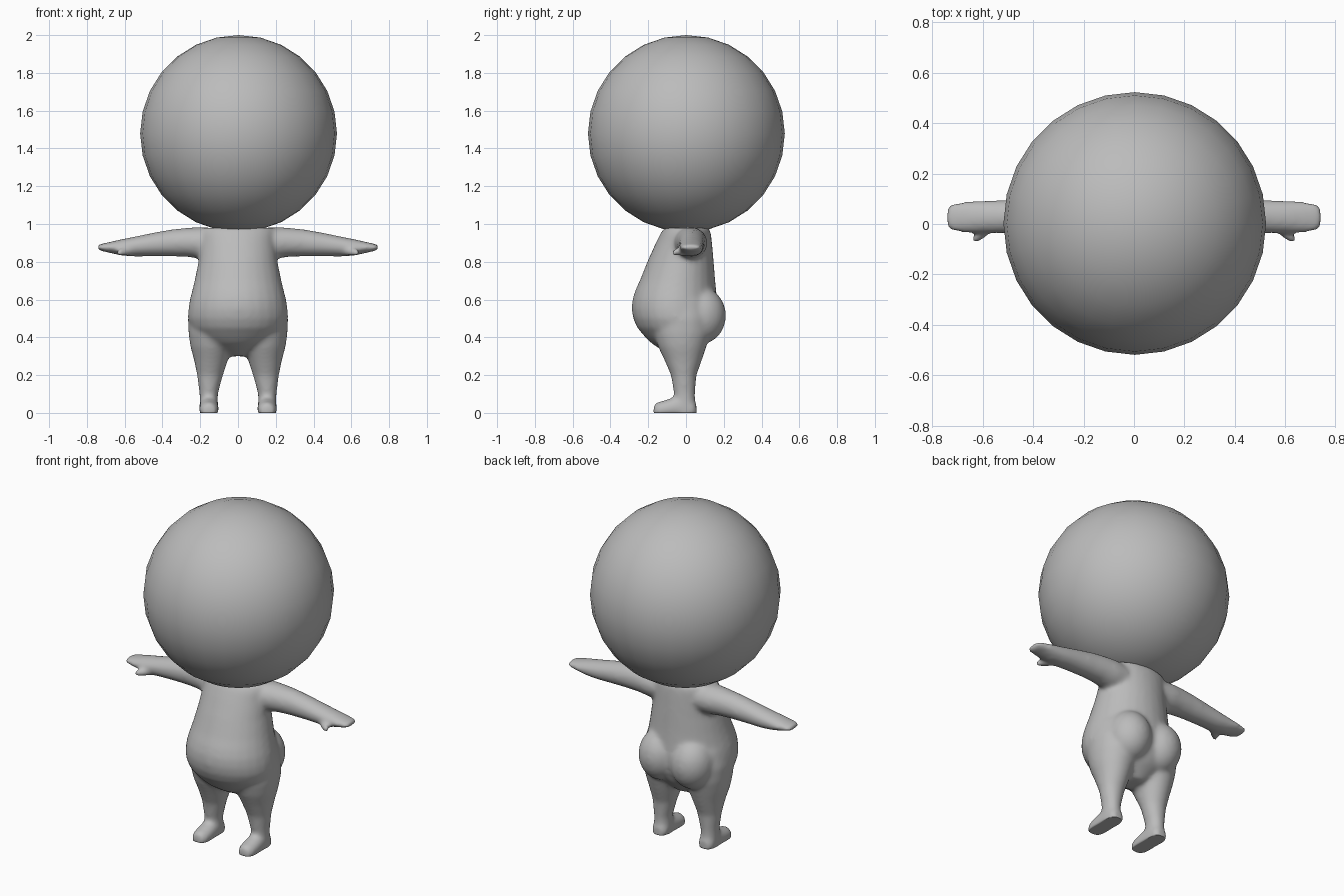
import bpy, bmesh, math
from mathutils import Vector, Matrix

if "Cube" in bpy.data.objects:
    bpy.data.objects.remove(bpy.data.objects["Cube"])

grey = bpy.data.materials.new("plain_grey")
grey.diffuse_color = (0.5, 0.5, 0.5, 1)
grey.use_nodes = True
grey.node_tree.nodes["Principled BSDF"].inputs["Base Color"].default_value = grey.diffuse_color


def loft(bm, sections, u, v, n=28):
    """Closed tube through (centre, u radius, v radius) sections."""
    part, rings = bmesh.new(), []
    u, v = Vector(u), Vector(v)
    for c, ru, rv in sections:
        rings.append([part.verts.new(Vector(c) + u * ru * math.cos(2 * math.pi * i / n)
                                     + v * rv * math.sin(2 * math.pi * i / n)) for i in range(n)])
    for a, b in zip(rings, rings[1:]):
        for i in range(n):
            j = (i + 1) % n
            part.faces.new((a[i], a[j], b[j], b[i]))
    part.faces.new(rings[0])
    part.faces.new(rings[-1])
    bmesh.ops.recalc_face_normals(part, faces=part.faces)
    tmp = bpy.data.meshes.new("part")
    part.to_mesh(tmp)
    part.free()
    bm.from_mesh(tmp)
    bpy.data.meshes.remove(tmp)


def ellipsoid(bm, centre, radii):
    bmesh.ops.create_uvsphere(bm, u_segments=28, v_segments=16, radius=1,
                              matrix=Matrix.LocRotScale(Vector(centre), None, Vector(radii)))


def finish(name, bm):
    me = bpy.data.meshes.new(name)
    bm.to_mesh(me)
    bm.free()
    ob = bpy.data.objects.new(name, me)
    bpy.context.collection.objects.link(ob)
    me.materials.append(grey)
    return ob


X, Y, Z = (1, 0, 0), (0, 1, 0), (0, 0, 1)
body = bmesh.new()

# Torso with the round belly: height, half width, front y, back y
torso = [(.30, .06, -.07, .05), (.34, .13, -.14, .09), (.37, .18, -.185, .12), (.40, .215, -.215, .14),
         (.45, .25, -.258, .16), (.50, .265, -.28, .17), (.55, .263, -.288, .17), (.60, .255, -.284, .165),
         (.65, .242, -.268, .16), (.70, .23, -.245, .155), (.80, .21, -.205, .147),
         (.90, .20, -.16, .138), (.95, .20, -.135, .132), (.98, .19, -.115, .122)]
loft(body, [((0, (f + b) / 2, z), w, (b - f) / 2) for z, w, f, b in torso], X, Y)

for s in (-1, 1):
    # Buttock
    ellipsoid(body, (s * .105, .08, .515), (.125, .132, .15))
    # Leg: height, centre x, half width, centre y, half depth
    leg = [(.60, .13, .115, -.02, .13), (.50, .14, .125, -.02, .15), (.42, .14, .122, -.02, .15),
           (.35, .14, .112, -.02, .128), (.28, .143, .09, -.015, .1), (.20, .148, .069, -.012, .068),
           (.10, .155, .049, -.008, .056), (-.02, .155, .049, -.005, .056)]
    loft(body, [((s * x, y, z), rx, ry) for z, x, rx, y, ry in leg], X, Y)
    # Foot: y, half width, top height
    foot = [(.055, .03, .05), (.04, .045, .07), (0, .05, .09), (-.06, .052, .085),
            (-.11, .053, .068), (-.15, .047, .058), (-.172, .03, .045)]
    loft(body, [((s * .154, y, (t - .03) / 2), w, (t + .03) / 2) for y, w, t in foot], X, Z)
    # Arm and flat hand: x, centre z, half height, centre y, half depth
    arm = [(.10, .895, .08, .02, .09), (.20, .9, .084, .025, .088), (.27, .903, .077, .028, .08),
           (.35, .9, .072, .03, .072), (.45, .891, .063, .03, .068), (.55, .88, .053, .029, .066),
           (.62, .876, .043, .028, .064), (.68, .876, .029, .027, .062),
           (.72, .876, .02, .026, .057), (.745, .876, .013, .026, .04)]
    loft(body, [((s * x, y, z), ry, rz) for x, z, rz, y, ry in arm], Y, Z)
    # Thumb
    thumb = [((.57, .0, .858), .035, .026), ((.60, -.035, .852), .033, .022),
             ((.622, -.06, .85), .025, .02), ((.632, -.076, .848), .013, .014)]
    loft(body, [((s * c[0], c[1], c[2]), a, b) for c, a, b in thumb], X, Z, 16)

# Fuse the parts into one soft skin
ob = finish("body", body)
rem = ob.modifiers.new("fuse", 'REMESH')
rem.mode, rem.voxel_size = 'VOXEL', 0.011
sm = ob.modifiers.new("soften", 'SMOOTH')
sm.factor, sm.iterations = 0.5, 14
dg = bpy.context.evaluated_depsgraph_get()
skin = bpy.data.meshes.new_from_object(ob.evaluated_get(dg))
ob.modifiers.clear()
ob.data = skin
skin.materials.clear()
skin.materials.append(grey)
# Flat soles
for v in skin.vertices:
    v.co.z = max(v.co.z, 0)
skin.shade_smooth()

# Head
hb = bmesh.new()
bmesh.ops.create_uvsphere(hb, u_segments=28, v_segments=14, radius=.521,
                          matrix=Matrix.Translation((.003, .002, 1.479)))
finish("head", hb).data.shade_smooth()
